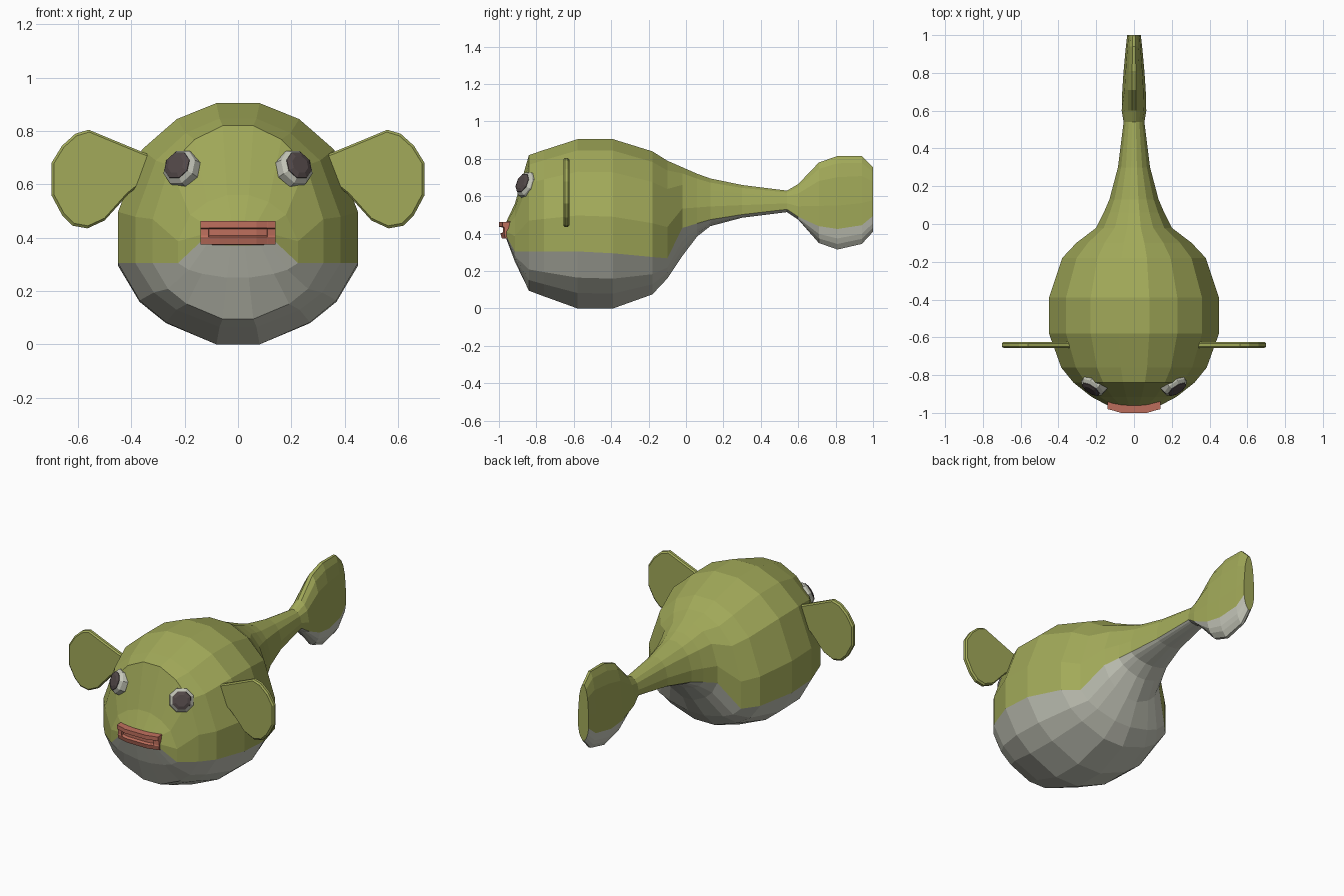
import bpy, bmesh, math
from mathutils import Vector


def material(name, rgb):
    m = bpy.data.materials.new(name)
    m.diffuse_color = (*rgb, 1)
    return m


GREEN = material("olive green", (0.36, 0.40, 0.10))
BELLY = material("pale grey", (0.55, 0.56, 0.48))
PINK = material("lip pink", (0.52, 0.16, 0.11))
DARK = material("pupil brown", (0.085, 0.065, 0.065))


def finish(name, bm, *mats):
    bmesh.ops.recalc_face_normals(bm, faces=bm.faces)
    me = bpy.data.meshes.new(name)
    bm.to_mesh(me)
    bm.free()
    for m in mats:
        me.materials.append(m)
    ob = bpy.data.objects.new(name, me)
    bpy.context.collection.objects.link(ob)
    return ob


def loft(bm, rings, white=lambda k: False):
    vs = [[bm.verts.new(p) for p in r] for r in rings]
    n = len(vs[0])
    for a, b in zip(vs, vs[1:]):
        for k in range(n):
            f = bm.faces.new((a[k], a[(k + 1) % n], b[(k + 1) % n], b[k]))
            f.material_index = int(white(k))
    bm.faces.new(vs[0])
    bm.faces.new(vs[-1])
    return vs


# Body cross-section: upper half runs from colour line to top, lower half down to belly
UPPER = [(0.18, 1), (0.51, 0.9), (0.80, 0.71), (1, 0.32), (1, 0)]
LOWER = [(0.82, 0.54), (0.60, 0.27), (0.18, 0)]

# y, half width, bottom, colour line, top
BODY = [(-0.96, 0.14, 0.370, 0.385, 0.465), (-0.915, 0.225, 0.25, 0.305, 0.56),
        (-0.84, 0.32, 0.095, 0.305, 0.82), (-0.76, 0.385, 0.065, 0.305, 0.847),
        (-0.58, 0.45, 0.0, 0.305, 0.905), (-0.39, 0.45, 0.0, 0.295, 0.905),
        (-0.18, 0.38, 0.075, 0.275, 0.84), (-0.10, 0.305, 0.16, 0.268, 0.79),
        (-0.02, 0.20, 0.28, 0.43, 0.755), (0.06, 0.16, 0.385, 0.455, 0.72),
        (0.13, 0.13, 0.44, 0.475, 0.695), (0.30, 0.085, 0.485, 0.502, 0.66),
        (0.54, 0.055, 0.515, 0.53, 0.63)]
TAIL = [(0.54, 0.055, 0.515, 0.53, 0.63), (0.60, 0.065, 0.475, 0.49, 0.665),
        (0.71, 0.062, 0.35, 0.44, 0.78), (0.81, 0.055, 0.315, 0.425, 0.815),
        (0.94, 0.043, 0.345, 0.445, 0.815), (1.0, 0.036, 0.41, 0.495, 0.755)]


def section(y, w, zb, zm, zt):
    half = [(u * w, zm + v * (zt - zm)) for u, v in UPPER]
    half += [(u * w, zb + v * (zm - zb)) for u, v in LOWER]
    return [(x, y, z) for x, z in half] + [(-x, y, z) for x, z in reversed(half)]


for name, rows in (("body", BODY), ("tail_fin", TAIL)):
    bm = bmesh.new()
    loft(bm, [section(*r) for r in rows], lambda k: 4 <= k <= 10)
    finish(name, bm, GREEN, BELLY)

# Lips: grooved profile swept across the mouth, bowed forward in the middle
bm = bmesh.new()
LIP = [(-0.92, 0.465), (-1.0, 0.462), (-1.0, 0.437), (-0.975, 0.432),
       (-0.975, 0.408), (-0.992, 0.402), (-0.985, 0.375), (-0.92, 0.37)]
rings = []
for x, back, groove in ((-0.14, 0.02, 0), (-0.11, 0.012, 0), (-0.108, 0.012, 1), (-0.07, 0, 1),
                        (0.07, 0, 1), (0.108, 0.012, 1), (0.11, 0.012, 0), (0.14, 0.02, 0)):
    rings.append([(x, (y if groove or k not in (3, 4) else -0.99) + back, z)
                  for k, (y, z) in enumerate(LIP)])
loft(bm, rings)
finish("lips", bm, PINK)

# Side fins: flat paddle, thinner at the rim
FIN = [(0.30, 0.70), (0.36, 0.722), (0.50, 0.78), (0.56, 0.805), (0.61, 0.79), (0.66, 0.745),
       (0.70, 0.68), (0.70, 0.56), (0.66, 0.485), (0.62, 0.445), (0.565, 0.435),
       (0.50, 0.465), (0.41, 0.565), (0.34, 0.62)]
for side, s in (("left", -1), ("right", 1)):
    bm = bmesh.new()
    c = Vector((0.52, 0.63))
    rings = []
    for y, k in ((-0.656, 0.95), (-0.648, 1), (-0.632, 1), (-0.624, 0.95)):
        pts = [c + (Vector(p) - c) * k for p in FIN]
        rings.append([(s * p.x, y, p.y) for p in pts])
    loft(bm, rings)
    finish(side + "_fin", bm, GREEN)

    # Eyes: eight-sided stepped discs facing outward
    d = Vector((s * 0.51, -0.77, 0.36)).normalized()
    base = Vector((s * 0.205, -0.84, 0.655))
    q = d.to_track_quat('Z', 'Y')

    def disc(name, steps, mat):
        b = bmesh.new()
        loft(b, [[base + q @ Vector((r * math.cos(math.tau * (i + .5) / 8),
                                     r * math.sin(math.tau * (i + .5) / 8), h))
                  for i in range(8)] for h, r in steps])
        finish(side + name, b, mat)

    disc("_eye", [(-0.04, 0.06), (0.0, 0.075), (0.03, 0.07), (0.045, 0.055)], BELLY)
    disc("_pupil", [(0.03, 0.056), (0.048, 0.055), (0.056, 0.035)], DARK)
